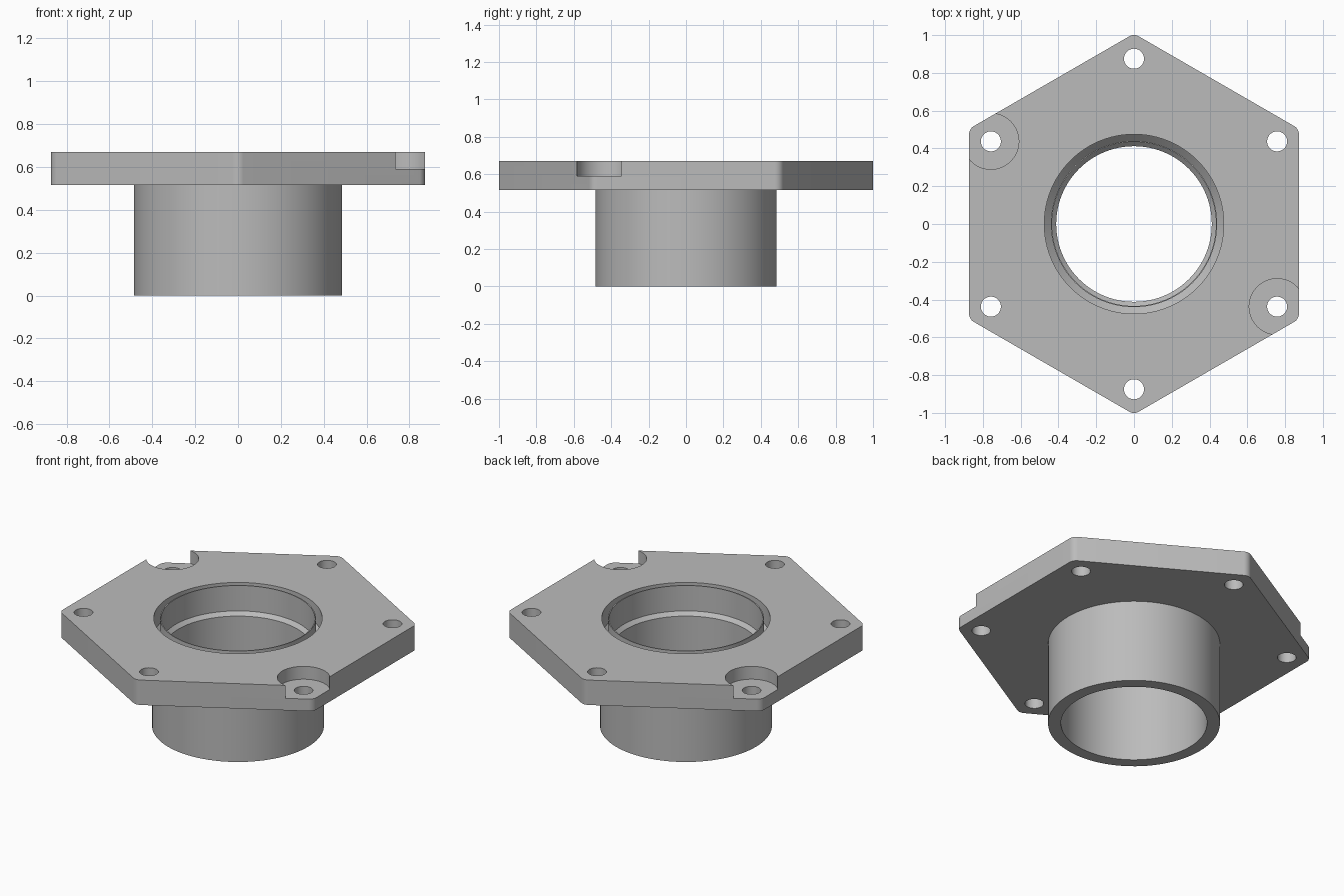
import bpy, bmesh, math
from mathutils import Vector

if "Cube" in bpy.data.objects:
    bpy.data.objects.remove(bpy.data.objects["Cube"], do_unlink=True)

TOP, UNDER = 0.67, 0.515
SEGMENTS = 96

grey = bpy.data.materials.new("satin grey")
grey.use_nodes = True
grey.diffuse_color = (0.5, 0.5, 0.5, 1)
grey.node_tree.nodes["Principled BSDF"].inputs["Base Color"].default_value = (0.5, 0.5, 0.5, 1)


def add_object(name, bm):
    bmesh.ops.recalc_face_normals(bm, faces=bm.faces)
    mesh = bpy.data.meshes.new(name)
    bm.to_mesh(mesh)
    bm.free()
    mesh.materials.append(grey)
    obj = bpy.data.objects.new(name, mesh)
    bpy.context.collection.objects.link(obj)
    return obj


def lathe(name, profile, centre=(0, 0), segments=SEGMENTS):
    """Spin a closed (radius, height) profile about a vertical axis."""
    bm = bmesh.new()
    verts = [bm.verts.new((r, 0, z)) for r, z in profile]
    edges = [bm.edges.new((v, verts[(i + 1) % len(verts)])) for i, v in enumerate(verts)]
    bmesh.ops.spin(bm, geom=verts + edges, axis=(0, 0, 1), cent=(0, 0, 0),
                   angle=math.tau, steps=segments, use_duplicate=False)
    bmesh.ops.remove_doubles(bm, verts=bm.verts, dist=1e-5)
    bmesh.ops.dissolve_degenerate(bm, edges=bm.edges, dist=1e-5)
    bmesh.ops.translate(bm, verts=bm.verts, vec=(*centre, 0))
    return add_object(name, bm)


def cutter(name, radius, low, high, centre, segments):
    bm = bmesh.new()
    bmesh.ops.create_cone(bm, cap_ends=True, segments=segments, radius1=radius,
                          radius2=radius, depth=high - low)
    bmesh.ops.translate(bm, verts=bm.verts, vec=(*centre, (low + high) / 2))
    return add_object(name, bm)


# Hexagonal flange plate with rounded corners
bm = bmesh.new()
corner, fillet = 1.008, 0.05
outline = []
for i in range(6):
    a = math.radians(30 + 60 * i)
    inner = corner - fillet / math.cos(math.pi / 6)
    for step in range(-4, 5):
        b = a + math.radians(30) * step / 4
        outline.append(bm.verts.new((inner * math.cos(a) + fillet * math.cos(b),
                                     inner * math.sin(a) + fillet * math.sin(b), UNDER)))
base = bm.faces.new(outline)
raised = bmesh.ops.extrude_face_region(bm, geom=[base])["geom"]
bmesh.ops.translate(bm, vec=Vector((0, 0, TOP - UNDER)),
                    verts=[v for v in raised if isinstance(v, bmesh.types.BMVert)])
flange = add_object("flange_plate", bm)

# Stepped bore, six bolt holes and two opposite spot faces
cutters = [lathe("bore_cutter", [(0, 0.4), (0.412, 0.4), (0.412, 0.49),
                                 (0.475, 0.553), (0.475, 0.8), (0, 0.8)])]
for i in range(6):
    a = math.radians(30 + 60 * i)
    spot = (0.875 * math.cos(a), 0.875 * math.sin(a))
    cutters.append(cutter("bolt_hole_cutter", 0.053, 0.4, 0.8, spot, 40))
    if i in (2, 5):
        cutters.append(cutter("spot_face_cutter", 0.148, 0.59, 0.8, spot, 64))
for c in cutters:
    mod = flange.modifiers.new(c.name, "BOOLEAN")
    mod.operation, mod.solver, mod.object = "DIFFERENCE", "EXACT", c
bpy.context.view_layer.update()
cut_mesh = bpy.data.meshes.new_from_object(
    flange.evaluated_get(bpy.context.evaluated_depsgraph_get()))
flange.modifiers.clear()
flange.data = cut_mesh
for c in cutters:
    bpy.data.objects.remove(c, do_unlink=True)

# Sleeve below the plate, with a bevelled seat at its mouth
sleeve = lathe("sleeve", [(0.412, 0), (0.485, 0), (0.485, UNDER),
                          (0.437, UNDER), (0.412, 0.49)])

# Thin ring standing on the seat, leaving a groove around it
ring = lathe("thin_ring", [(0.434, 0.51), (0.44, 0.51), (0.44, TOP), (0.434, TOP)])

# Smooth the round walls, keep edges sharp
bpy.ops.object.select_all(action="DESELECT")
for obj in (flange, sleeve, ring):
    obj.select_set(True)
bpy.context.view_layer.objects.active = flange
bpy.ops.object.shade_smooth_by_angle(angle=math.radians(25))
